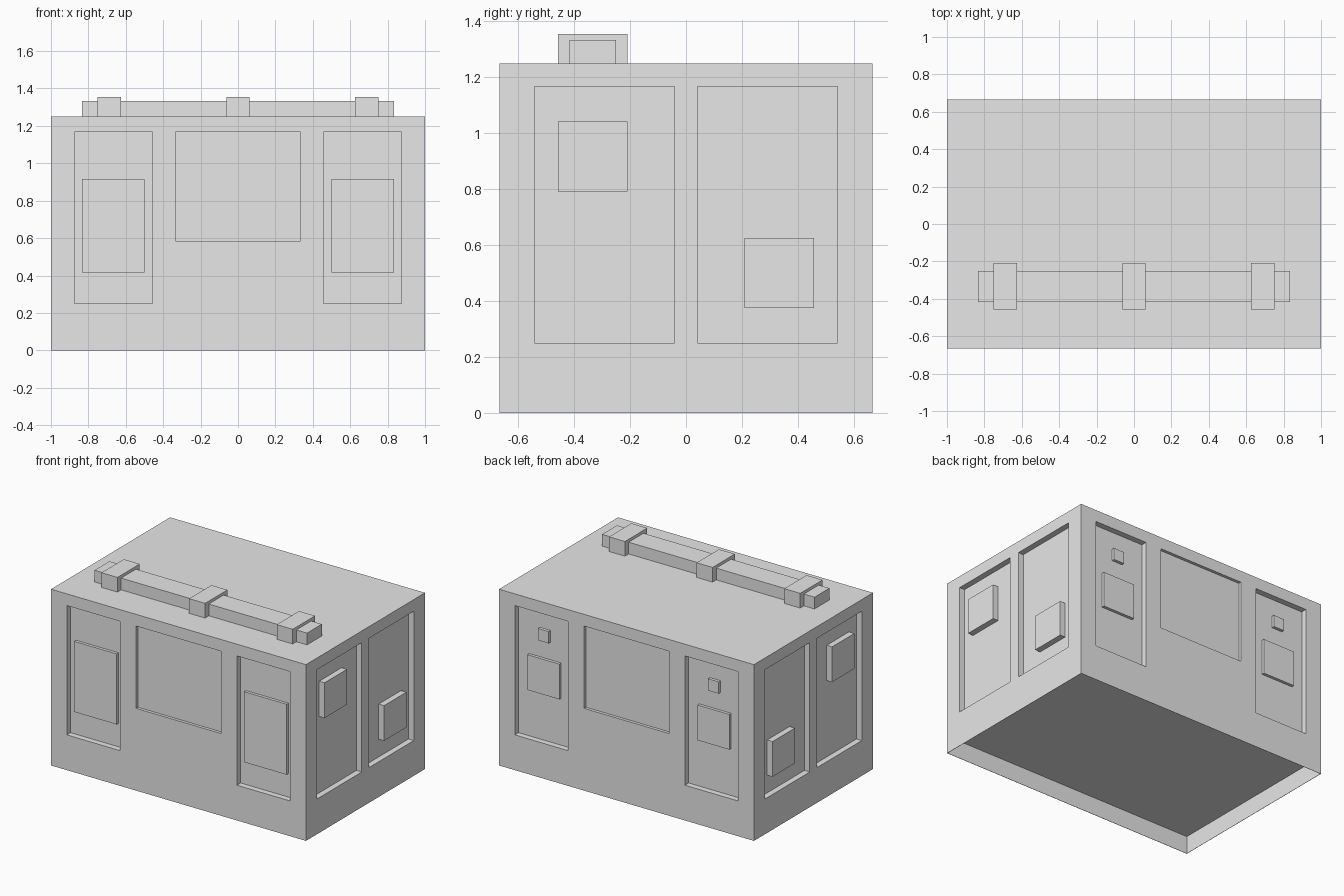
import bpy
from mathutils import Vector

cube = bpy.data.objects.get("Cube")
if cube:
    bpy.data.objects.remove(cube, do_unlink=True)

U = 2 / 48  # one grid unit of the design

grey = bpy.data.materials.new("plain grey")
grey.use_nodes = True
grey.diffuse_color = (0.8, 0.8, 0.8, 1)
grey.node_tree.nodes["Principled BSDF"].inputs["Base Color"].default_value = (0.8, 0.8, 0.8, 1)


def box(name, xs, ys, zs):
    """Box from (min, max) ranges in grid units; ranges may be reversed."""
    spans = [sorted(r) for r in (xs, ys, zs)]
    bpy.ops.mesh.primitive_cube_add(size=1)
    ob = bpy.context.object
    ob.name = ob.data.name = name
    centre = Vector([sum(s) / 2 * U for s in spans])
    size = Vector([(s[1] - s[0]) * U for s in spans])
    for v in ob.data.vertices:
        v.co = centre + v.co * size
    ob.data.materials.append(grey)
    return ob


def cut(target, name, xs, ys, zs):
    """Subtract a box from the target."""
    cutter = box(name, xs, ys, zs)
    cutter.hide_render = True
    mod = target.modifiers.new(name, "BOOLEAN")
    mod.operation = "DIFFERENCE"
    mod.solver = "EXACT"
    mod.object = cutter
    bpy.context.view_layer.objects.active = target
    bpy.ops.object.modifier_apply(modifier=name)
    bpy.data.objects.remove(cutter, do_unlink=True)


# Main housing with a thin skirt around the hollow underside
housing = box("housing", (-24, 24), (-16, 16), (0, 30))
cut(housing, "underside_hollow", (-23.95, 23.95), (-15.95, 15.95), (-1, 3))

# Recesses in front and back, with a shallower one in the middle
for face, end in (("front", -1), ("back", 1)):
    cut(housing, face + "_middle_recess", (-8, 8), (end * 15.5, end * 18), (14, 28))
    for side, s in (("left", 1), ("right", -1)):
        cut(housing, f"{face}_{side}_recess", (s * 11, s * 21), (end * 15, end * 18), (6, 28))

# Recesses and flush blocks on both ends
for side, s in (("left", 1), ("right", -1)):
    for face, end in (("front", -1), ("back", 1)):
        cut(housing, f"{side}_{face}_bay", (s * 23, s * 26), (end * 1, end * 13), (6, 28))
    box(side + "_upper_block", (s * 23, s * 24), (-11, -5), (19, 25))
    box(side + "_lower_block", (s * 23, s * 24), (5, 11), (9, 15))

    # Raised plates inside the tall recesses
    box(side + "_front_plate", (s * 12, s * 20), (-15, -15.5), (10, 22))
    box(side + "_back_plate", (s * 13, s * 19), (15, 15.5), (14, 20))
    box(side + "_back_button", (s * 15, s * 17), (15, 15.5), (23, 25))

# Roof bar held by three brackets
box("roof_bar", (-20, 20), (-10, -6), (30, 32))
for name, x in (("right", -16.5), ("middle", 0), ("left", 16.5)):
    box(name + "_bracket", (x - 1.5, x + 1.5), (-11, -5), (30, 32.5))
